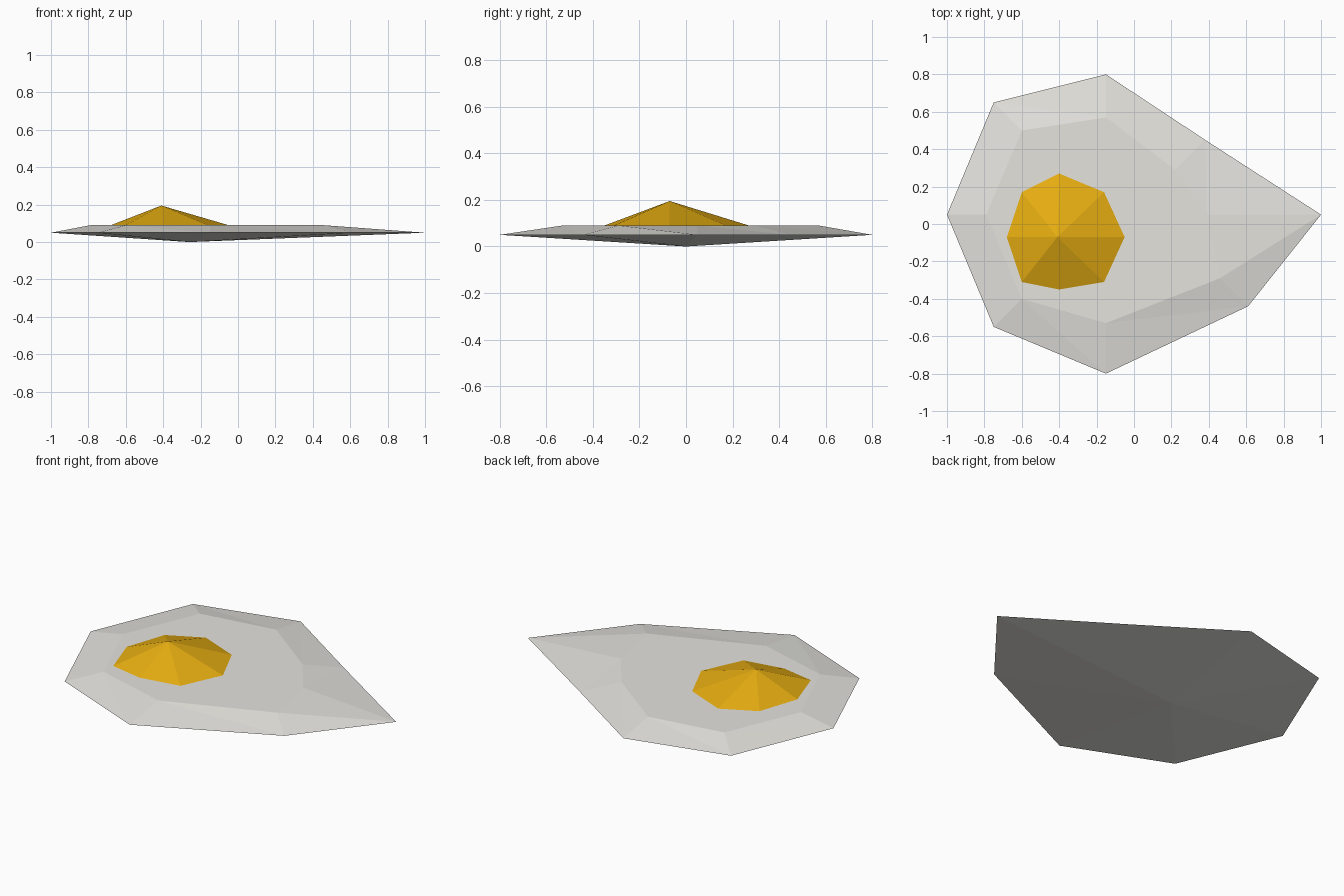
import bpy
import bmesh

cube = bpy.data.objects.get("Cube")
if cube:
    bpy.data.objects.remove(cube, do_unlink=True)


def material(name, colour):
    mat = bpy.data.materials.new(name)
    mat.use_nodes = True
    mat.diffuse_color = colour
    mat.node_tree.nodes["Principled BSDF"].inputs["Base Color"].default_value = colour
    return mat


def ring(bm, outline, z):
    return [bm.verts.new((x, y, z)) for x, y in outline]


def fan(bm, loop, apex):
    """Triangles from a loop to one point."""
    tip = bm.verts.new(apex)
    for i, v in enumerate(loop):
        bm.faces.new((v, loop[(i + 1) % len(loop)], tip))


def finish(bm, name, mat):
    bmesh.ops.recalc_face_normals(bm, faces=bm.faces)
    mesh = bpy.data.meshes.new(name)
    bm.to_mesh(mesh)
    bm.free()
    mesh.materials.append(mat)
    obj = bpy.data.objects.new(name, mesh)
    bpy.context.collection.objects.link(obj)
    return obj


white = material("egg white", (0.78, 0.77, 0.73, 1))
yellow = material("yolk yellow", (0.83, 0.44, 0.006, 1))

# Outlines run counter-clockwise from +x
rim = [(1, 0.05), (0.38, 0.45), (-0.15, 0.8), (-0.75, 0.65),
       (-1, 0.05), (-0.75, -0.55), (-0.15, -0.8), (0.61, -0.44)]
plateau = [(0.39, 0.05), (0.22, 0.29), (-0.15, 0.57), (-0.6, 0.5),
           (-0.79, 0.05), (-0.6, -0.4), (-0.15, -0.53), (0.46, -0.29)]
yolk_edge = [(-0.05, -0.07), (-0.16, 0.17), (-0.4, 0.27), (-0.6, 0.17),
             (-0.68, -0.07), (-0.6, -0.31), (-0.4, -0.35), (-0.16, -0.31)]

# Egg white: flat top, sloping rim, shallow pointed underside
bm = bmesh.new()
outer = ring(bm, rim, 0.05)
inner = ring(bm, plateau, 0.09)
bm.faces.new(inner)
for i in range(len(outer)):
    j = (i + 1) % len(outer)
    bm.faces.new((outer[i], outer[j], inner[i]))
    bm.faces.new((outer[j], inner[j], inner[i]))
fan(bm, outer, (-0.26, 0, 0))
finish(bm, "egg_white", white)

# Yolk: low faceted cone on the flat top
bm = bmesh.new()
fan(bm, ring(bm, yolk_edge, 0.09), (-0.41, -0.07, 0.195))
finish(bm, "yolk", yellow)
